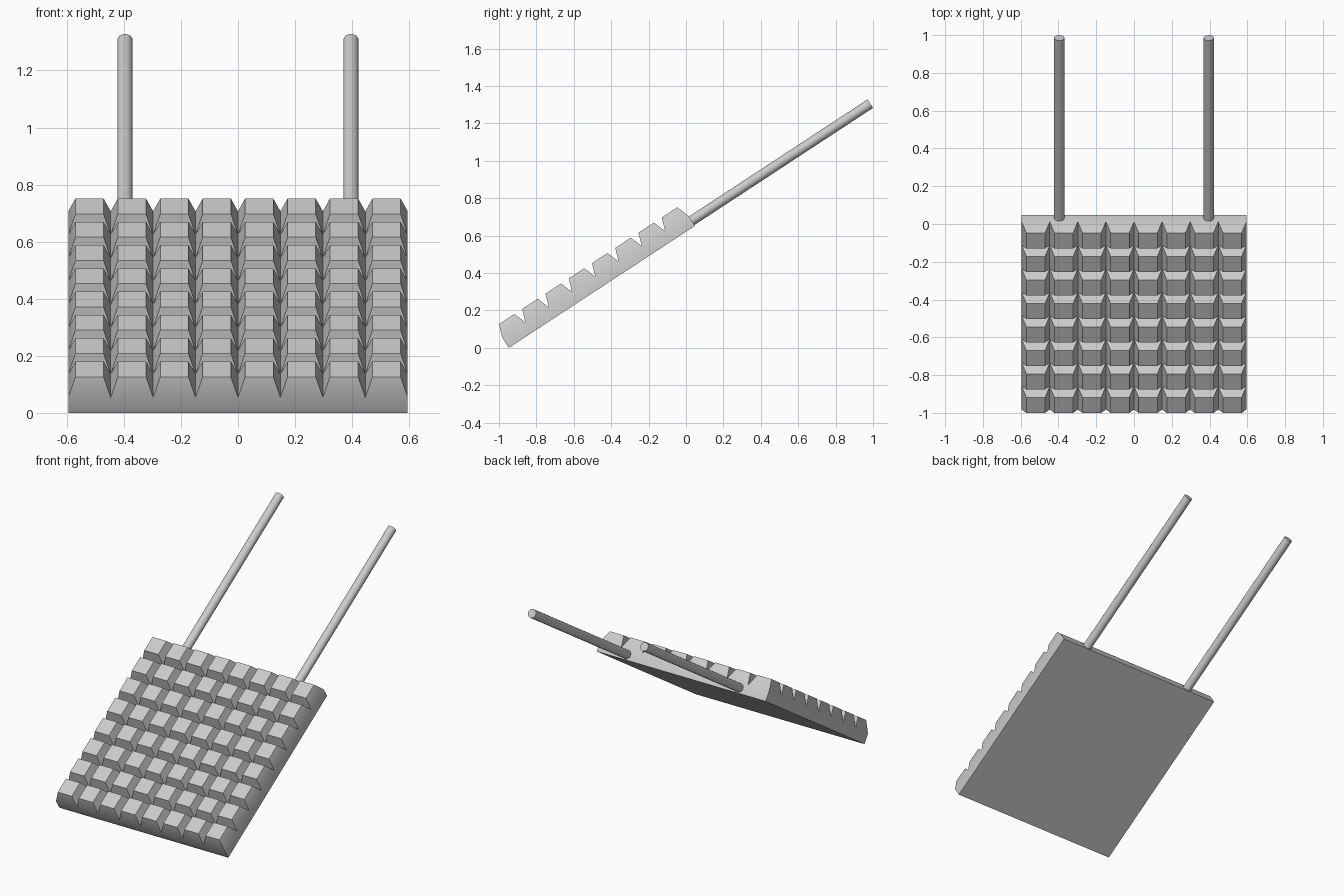
import bpy, bmesh, math
from mathutils import Matrix

if "Cube" in bpy.data.objects:
    bpy.data.objects.remove(bpy.data.objects["Cube"])

CELL, ROWS = 0.1487, 8         # block pitch and count per side
SIZE = CELL * ROWS
BASE, RISE, INSET = 0.065, 0.07, 0.025
ROD_X, ROD_R, ROD_END = 0.396, 0.027, 2.332

# Local frame: x across, y up the slope from the lower edge, z out of the plate
TILT = Matrix.Translation((0, -0.947, 0)) @ Matrix.Rotation(math.radians(33.24), 4, 'X')

grey = bpy.data.materials.new("grey")
grey.diffuse_color = (0.6, 0.6, 0.6, 1)
grey.use_nodes = True
grey.node_tree.nodes["Principled BSDF"].inputs["Base Color"].default_value = grey.diffuse_color


def add_part(name, bm):
    bmesh.ops.recalc_face_normals(bm, faces=bm.faces[:])
    bm.transform(TILT)
    mesh = bpy.data.meshes.new(name)
    bm.to_mesh(mesh)
    bm.free()
    mesh.materials.append(grey)
    obj = bpy.data.objects.new(name, mesh)
    bpy.context.collection.objects.link(obj)
    bpy.ops.object.select_all(action='DESELECT')
    obj.select_set(True)
    bpy.context.view_layer.objects.active = obj
    bpy.ops.object.shade_smooth_by_angle(angle=math.radians(30))


# Studded plate: a grid whose cells rise into tapered blocks
bm = bmesh.new()
bmesh.ops.create_grid(bm, x_segments=ROWS, y_segments=ROWS, size=SIZE / 2,
                      matrix=Matrix.Translation((0, SIZE / 2, BASE)))
cells = bm.faces[:]
rim = [e for e in bm.edges if e.is_boundary]

# Plate sides and underside
walls = bmesh.ops.extrude_edge_only(bm, edges=rim)["geom"]
for v in walls:
    if isinstance(v, bmesh.types.BMVert):
        v.co.z = 0
bmesh.ops.holes_fill(bm, edges=[e for e in bm.edges if e.is_boundary], sides=0)

# Tapered blocks
for f in cells:
    corners = list(f.verts)
    mid = f.calc_center_median()
    shrink = 1 - 2 * INSET / CELL
    top = []
    for v in corners:
        p = mid + (v.co - mid) * shrink
        p.z = BASE + RISE
        top.append(bm.verts.new(p))
    bm.faces.new(top)
    for i in range(4):
        j = (i + 1) % 4
        bm.faces.new((corners[i], corners[j], top[j], top[i]))
bmesh.ops.delete(bm, geom=cells, context='FACES_ONLY')
add_part("studded_plate", bm)

# Two round rods leaving the upper edge
for side, x in (("left", -ROD_X), ("right", ROD_X)):
    bm = bmesh.new()
    length = ROD_END - SIZE
    place = (Matrix.Translation((x, SIZE + length / 2, BASE / 2))
             @ Matrix.Rotation(math.radians(90), 4, 'X'))
    bmesh.ops.create_cone(bm, cap_ends=True, segments=16, radius1=ROD_R,
                          radius2=ROD_R, depth=length, matrix=place)
    add_part(side + "_rod", bm)
